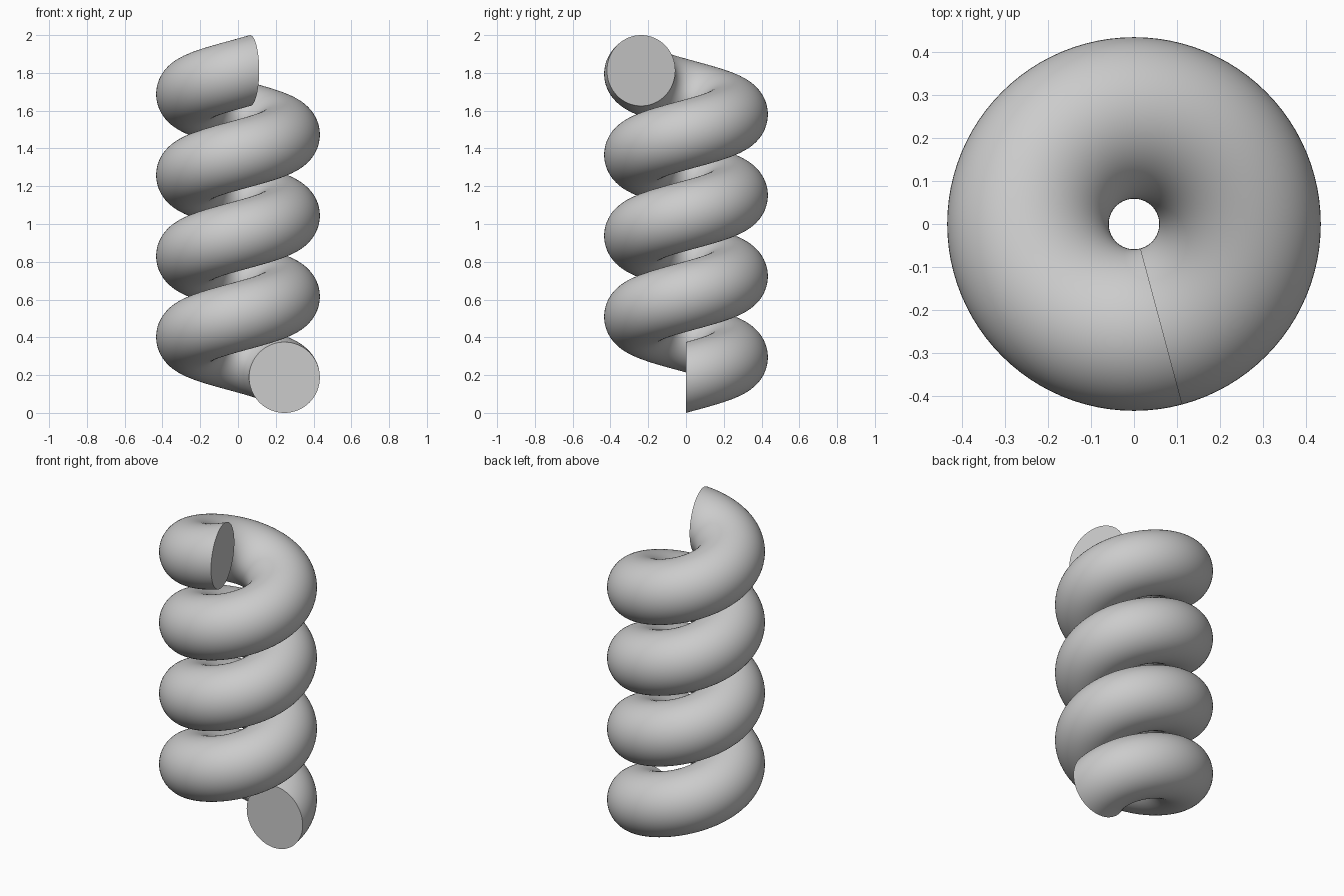
import bpy
import bmesh
import math
from mathutils import Matrix, Vector

cube = bpy.data.objects.get("Cube")
if cube:
    bpy.data.objects.remove(cube, do_unlink=True)

COIL_RADIUS = 0.246
TUBE_RADIUS = 0.1875
SWEEP = math.radians(3 * 360 + 285)
RISE = 2 - 2 * TUBE_RADIUS
STEPS = 364
SIDES = 64

# Plain grey material
grey = bpy.data.materials.new("grey")
grey.use_nodes = True
colour = (0.6, 0.6, 0.6, 1)
grey.diffuse_color = colour
grey.node_tree.nodes["Principled BSDF"].inputs["Base Color"].default_value = colour

# Upright circular section at the lower end of the coil
bm = bmesh.new()
placement = Matrix.Translation((COIL_RADIUS, 0, TUBE_RADIUS)) @ Matrix.Rotation(math.pi / 2, 4, "X")
bmesh.ops.create_circle(bm, segments=SIDES, radius=TUBE_RADIUS, matrix=placement)
start_edges = bm.edges[:]

# Sweep the section upward around the vertical axis
swept = bmesh.ops.spin(
    bm, geom=bm.verts[:] + start_edges, cent=Vector(), axis=Vector((0, 0, 1)),
    dvec=Vector((0, 0, RISE / STEPS)), angle=SWEEP, steps=STEPS)

# Flat caps on both open ends
open_edges = [e for e in bm.edges if e.is_boundary]
bmesh.ops.holes_fill(bm, edges=open_edges, sides=0)
bmesh.ops.recalc_face_normals(bm, faces=bm.faces[:])

mesh = bpy.data.meshes.new("coil_spring")
bm.to_mesh(mesh)
bm.free()
mesh.materials.append(grey)
coil = bpy.data.objects.new("coil_spring", mesh)
bpy.context.collection.objects.link(coil)

# Smooth tube with sharp cap rims
bpy.ops.object.select_all(action="DESELECT")
coil.select_set(True)
bpy.context.view_layer.objects.active = coil
bpy.ops.object.shade_smooth_by_angle(angle=math.radians(40))
